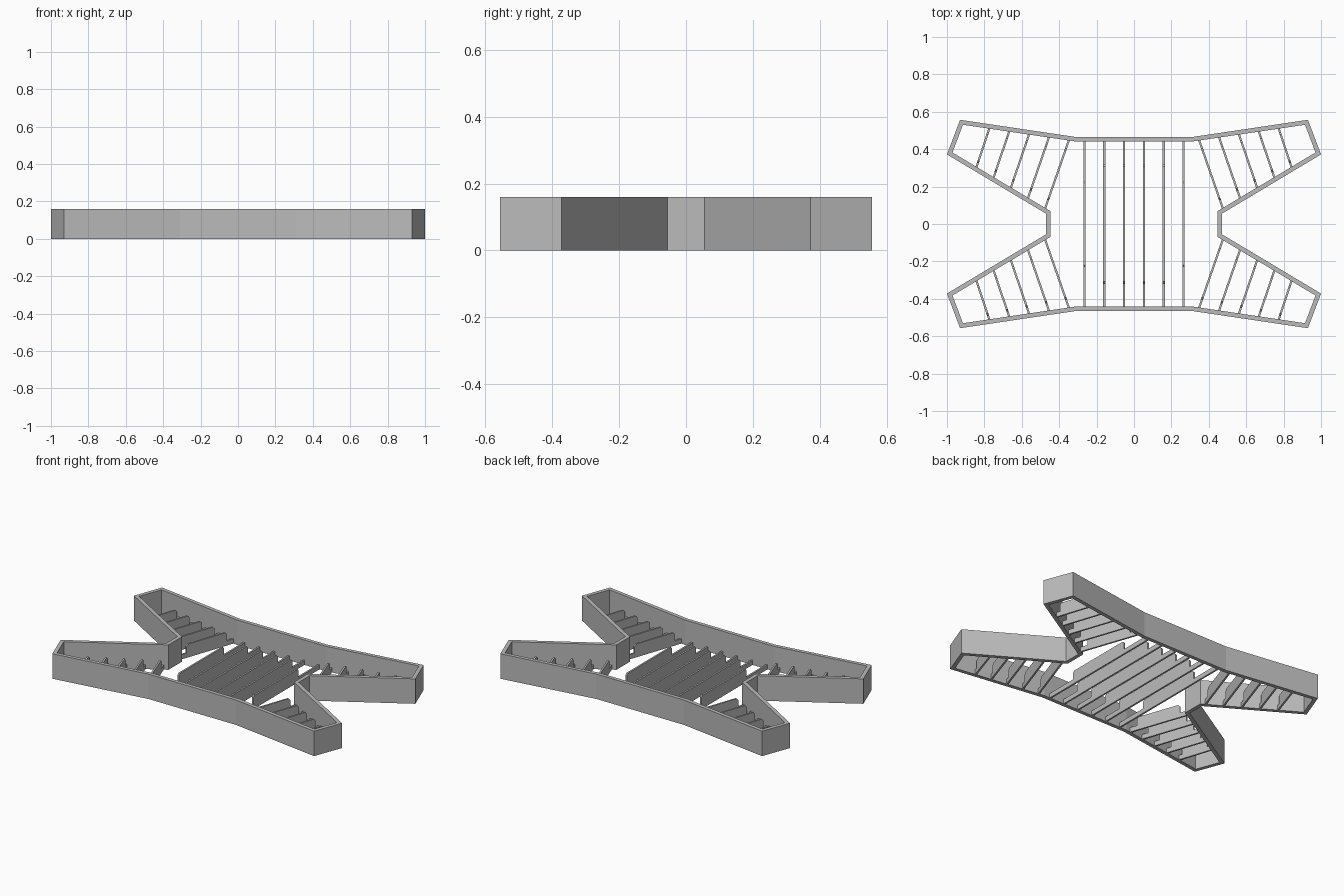
import bpy, bmesh
from mathutils import Vector

if "Cube" in bpy.data.objects:
    bpy.data.objects.remove(bpy.data.objects["Cube"])

WALL_H, WALL_T = 0.16, 0.024
RIB_T, RIB_H, BAR_H = 0.011, 0.085, 0.03

grey = bpy.data.materials.new("plain grey")
grey.diffuse_color = (0.5, 0.5, 0.5, 1)
grey.use_nodes = True
grey.node_tree.nodes["Principled BSDF"].inputs["Base Color"].default_value = grey.diffuse_color


def finish(name, bm):
    bmesh.ops.recalc_face_normals(bm, faces=bm.faces)
    mesh = bpy.data.meshes.new(name)
    bm.to_mesh(mesh)
    bm.free()
    mesh.materials.append(grey)
    obj = bpy.data.objects.new(name, mesh)
    bpy.context.collection.objects.link(obj)
    return obj


def inset(points, t):
    """Mitred inward offset of a counter-clockwise outline."""
    out = []
    for i, p in enumerate(points):
        a = (p - points[i - 1]).normalized()
        b = (points[(i + 1) % len(points)] - p).normalized()
        na, nb = Vector((-a.y, a.x)), Vector((-b.y, b.x))
        out.append(p + (na + nb) * t / (1 + na.dot(nb)))
    return out


# Frame wall: one quarter of the outline, mirrored round
quarter = [(0.47, 0.055), (1.0, 0.372), (0.93, 0.557), (0.31, 0.465)]
outline = [Vector(p) for p in quarter]
outline += [Vector((-x, y)) for x, y in reversed(quarter)]
outline += [Vector((-x, -y)) for x, y in quarter]
outline += [Vector((x, -y)) for x, y in reversed(quarter)]
bm = bmesh.new()
rings = []
for pts, z in ((outline, 0), (outline, WALL_H),
               (inset(outline, WALL_T), WALL_H), (inset(outline, WALL_T), 0)):
    rings.append([bm.verts.new((p.x, p.y, z)) for p in pts])
n = len(outline)
for k in range(4):
    r, s = rings[k], rings[(k + 1) % 4]
    for i in range(n):
        j = (i + 1) % n
        bm.faces.new((r[i], r[j], s[j], s[i]))
finish("frame_wall", bm)


def rib(name, a, b, step):
    """Thin upright rib from a to b: low bar at both ends, taller middle."""
    a, b = Vector(a), Vector(b)
    d = b - a
    length = d.length
    d.normalize()
    side = Vector((-d.y, d.x)) * RIB_T / 2
    c = 0.012
    profile = [(0, 0), (length, 0), (length, BAR_H), (length - step, BAR_H),
               (length - step, RIB_H - c), (length - step - c, RIB_H),
               (step + c, RIB_H), (step, RIB_H - c), (step, BAR_H), (0, BAR_H)]
    bm = bmesh.new()
    loops = []
    for s in (side, -side):
        pts = [a + d * u + s for u, _ in profile]
        loops.append([bm.verts.new((p.x, p.y, z)) for p, (_, z) in zip(pts, profile)])
        bm.faces.new(loops[-1])
    m = len(profile)
    for i in range(m):
        j = (i + 1) % m
        bm.faces.new((loops[0][i], loops[0][j], loops[1][j], loops[1][i]))
    finish(name, bm)


# Straight ribs across the middle
for i in range(6):
    x = -0.265 + 0.106 * i
    rib("middle_rib", (x, -0.45), (x, 0.45), 0.22 if i in (0, 5) else 0.13)

# Slanted ribs in each of the four arms
for sx in (1, -1):
    for sy in (1, -1):
        for i in range(5):
            t = i / 4
            outer = Vector((0.345 + 0.425 * t, 0.457 + 0.065 * t))
            inner = Vector((0.478 + 0.367 * t, 0.075 + 0.22 * t))
            rib("arm_rib", (outer.x * sx, outer.y * sy), (inner.x * sx, inner.y * sy),
                0.14 * (outer - inner).length)
